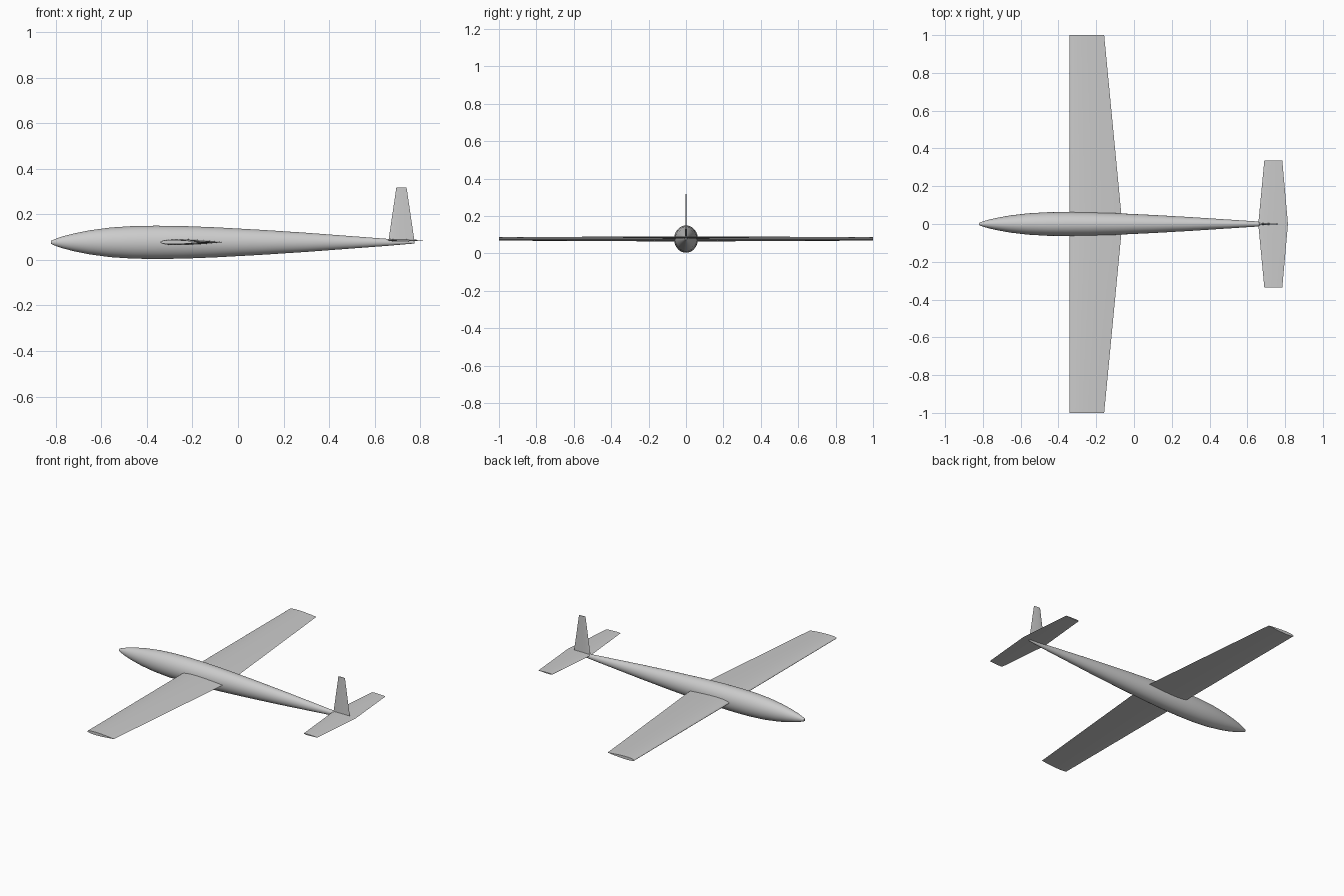
import bpy, bmesh, math
from mathutils import Vector

cube = bpy.data.objects.get("Cube")
if cube:
    bpy.data.objects.remove(cube, do_unlink=True)

grey = bpy.data.materials.new("light grey")
grey.use_nodes = True
colour = (0.6, 0.6, 0.6, 1)
grey.diffuse_color = colour
grey.node_tree.nodes["Principled BSDF"].inputs["Base Color"].default_value = colour


def loft(name, rings):
    """Skin closed rings of equal length, cap both ends and shade smooth."""
    bm = bmesh.new()
    loops = [[bm.verts.new(p) for p in ring] for ring in rings]
    n = len(loops[0])
    for a, b in zip(loops, loops[1:]):
        for i in range(n):
            j = (i + 1) % n
            bm.faces.new((a[i], a[j], b[j], b[i]))
    bm.faces.new(loops[0])
    bm.faces.new(loops[-1])
    bmesh.ops.recalc_face_normals(bm, faces=bm.faces)
    mesh = bpy.data.meshes.new(name)
    bm.to_mesh(mesh)
    bm.free()
    mesh.materials.append(grey)
    obj = bpy.data.objects.new(name, mesh)
    bpy.context.collection.objects.link(obj)
    bpy.ops.object.select_all(action="DESELECT")
    obj.select_set(True)
    bpy.context.view_layer.objects.active = obj
    bpy.ops.object.shade_smooth_by_angle(angle=math.radians(35))
    return obj


def airfoil(front, back, ratio, steps=16):
    """Symmetric section as (x, offset) points, from tail over nose to tail."""
    chord = back - front
    points = []
    for i in range(2 * steps):
        angle = math.pi * i / steps
        t = (1 + math.cos(angle)) / 2
        half = 5 * ratio * (0.2969 * math.sqrt(t) - 0.126 * t - 0.3516 * t**2
                            + 0.2843 * t**3 - 0.1036 * t**4)
        points.append((front + chord * t, math.copysign(half * chord, math.sin(angle))))
    return points


def flat_surface(name, root, tip, span, z, ratio):
    """Left and right panels in one piece, root at the centre line."""
    stations = [(-span, tip), (0, root), (span, tip)]
    return loft(name, [[Vector((x, y, z + h)) for x, h in airfoil(*edges, ratio)]
                       for y, edges in stations])


# Fuselage: oval sections along x, radius given at a few stations
profile = [(-0.82, 0.007), (-0.805, 0.014), (-0.77, 0.026), (-0.72, 0.039),
           (-0.65, 0.053), (-0.56, 0.065), (-0.46, 0.0715), (-0.36, 0.073),
           (-0.24, 0.0715), (-0.1, 0.066), (0.1, 0.055), (0.3, 0.042),
           (0.5, 0.027), (0.66, 0.015), (0.775, 0.005)]
sides = 40
loft("fuselage", [[Vector((x, 0.87 * r * math.cos(a), 0.077 + r * math.sin(a)))
                   for a in (2 * math.pi * i / sides for i in range(sides))]
                  for x, r in profile])

# Wing and tailplane
flat_surface("wing", (-0.342, -0.062), (-0.342, -0.158), 1.0, 0.078, 0.1)
flat_surface("tailplane", (0.658, 0.815), (0.69, 0.785), 0.337, 0.086, 0.07)

# Upright fin
loft("fin", [[Vector((x, h, z)) for x, h in airfoil(*edges, 0.08)]
             for z, edges in ((0.08, (0.66, 0.775)), (0.317, (0.695, 0.74)))])
